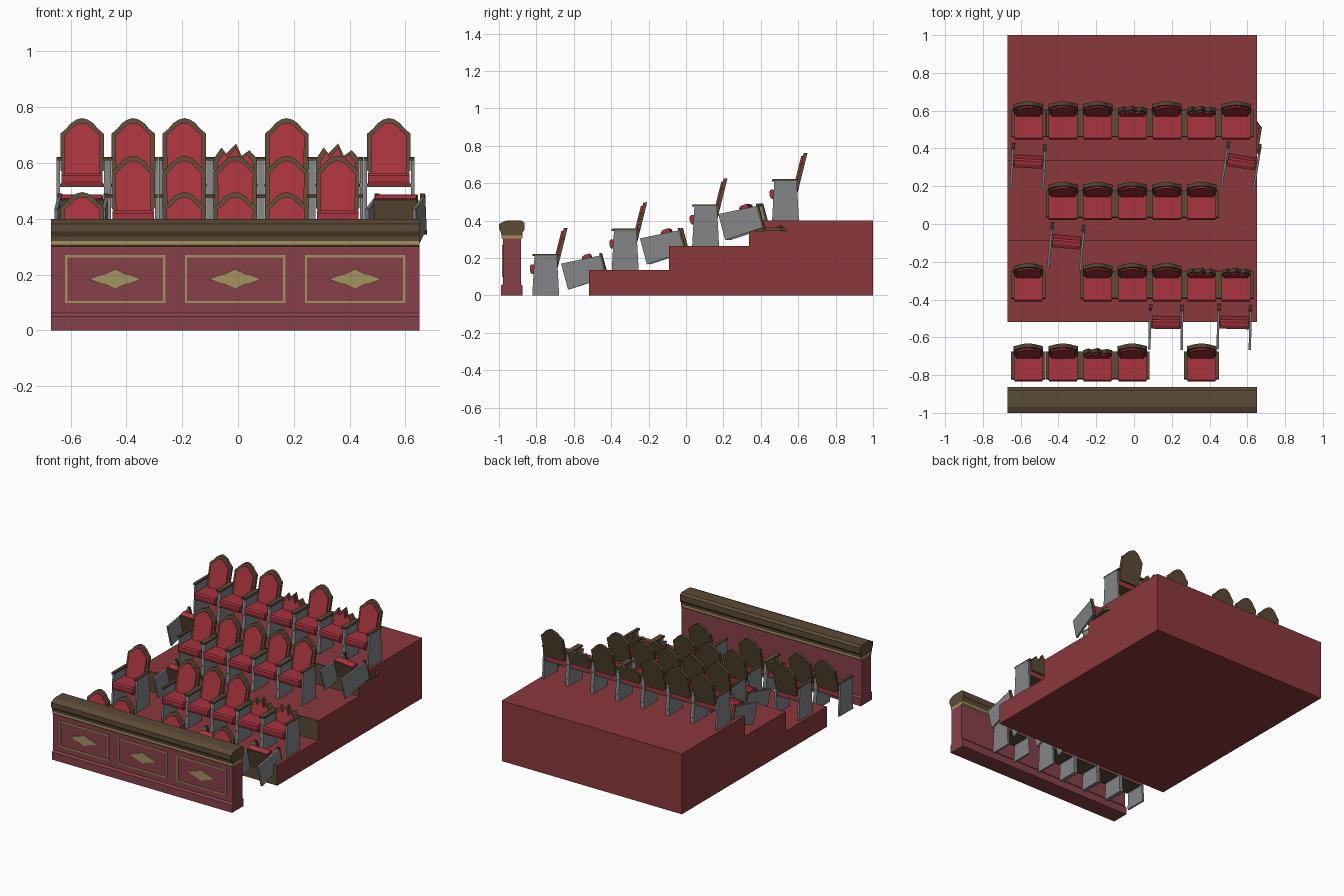
import bpy, bmesh
from math import radians
from mathutils import Matrix

if "Cube" in bpy.data.objects:
    bpy.data.objects.remove(bpy.data.objects["Cube"])


def material(name, r, g, b):
    m = bpy.data.materials.new(name)
    m.diffuse_color = (r, g, b, 1)
    m.use_nodes = True
    m.node_tree.nodes["Principled BSDF"].inputs["Base Color"].default_value = m.diffuse_color
    return m


CARPET = material("carpet_red", .26, .04, .045)
WALL = material("wall_red", .24, .052, .065)
VELVET = material("velvet_red", .39, .033, .047)
WOOD = material("dark_wood", .107, .069, .037)
GOLD = material("dull_gold", .37, .29, .115)
METAL = material("leg_grey", .23, .235, .24)


def add_prism(bm, pts, axis, a, b):
    """Extrude a 2D profile along x (pts are y,z) or y (pts are x,z)."""
    def ring(t):
        return [bm.verts.new((t, p, q) if axis == 'x' else (p, t, q)) for p, q in pts]
    lo, hi = ring(a), ring(b)
    n = len(pts)
    bm.faces.new(lo)
    bm.faces.new(hi[::-1])
    for i in range(n):
        j = (i + 1) % n
        bm.faces.new((lo[j], lo[i], hi[i], hi[j]))


def make_mesh(name, mat, prisms, shear=0):
    bm = bmesh.new()
    for p in prisms:
        add_prism(bm, *p)
    for v in bm.verts:
        v.co.y += shear * (v.co.z - .16)
    bmesh.ops.recalc_face_normals(bm, faces=bm.faces)
    me = bpy.data.meshes.new(name)
    bm.to_mesh(me)
    bm.free()
    me.materials.append(mat)
    return me


def place(name, me, matrix=Matrix()):
    ob = bpy.data.objects.new(name, me)
    ob.matrix_world = matrix
    bpy.context.collection.objects.link(ob)
    return ob


def rect(a, b, c, d):
    return [(a, c), (b, c), (b, d), (a, d)]


def mirrored(half):
    """Complete a profile from its right half (bottom to top centre)."""
    return half + [(-x, z) for x, z in reversed(half) if x > 0]


X0, X1 = -.67, .65

# Stepped platform with wooden risers
steps = [(-.515, 0, .135), (-.087, .135, .265), (.34, .265, .40)]
outline = [(1, 0), (-.515, 0)]
for i, (y, z0, z1) in enumerate(steps):
    y_next = steps[i + 1][0] if i < 2 else 1
    outline += [(y, z1), (y_next, z1)]
place("stepped_platform", make_mesh("stepped_platform", CARPET, [(outline, 'x', X0, X1)]))
place("step_risers", make_mesh("step_risers", WOOD, [
    (rect(y - .003, y, z0, z1 - .002), 'x', X0, X1) for y, z0, z1 in steps]))

# Front balustrade wall: base and body, gold strip, moulded cap
C = -.931


def both_sides(half):
    return [(C + d, z) for d, z in half] + [(C - d, z) for d, z in reversed(half)]


place("front_wall", make_mesh("front_wall", WALL, [
    (both_sides([(.058, 0), (.058, .05), (.048, .062), (.048, .305)]), 'x', X0, X1)]))
place("gold_strip", make_mesh("gold_strip", GOLD, [
    (both_sides([(.048, .30), (.056, .306), (.056, .32)]), 'x', X0, X1)]))
cap = [(-.987, .32), (-.989, .336), (-1, .354), (-1, .382), (-.968, .398), (-.95, .40),
       (-.88, .40), (-.864, .388), (-.864, .35), (-.874, .336), (-.875, .32)]
place("wall_cap", make_mesh("wall_cap", WOOD, [(cap, 'x', X0, X1)]))

# Gold panel borders and diamond ornaments
ornament = [(.095, 0), (.05, .017), (.035, .019), (0, .036), (-.035, .019), (-.05, .017),
            (-.095, 0), (-.05, -.017), (-.035, -.019), (0, -.036), (.035, -.019), (.05, -.017)]
YF = C - .048
w, t = .18, .008
border = make_mesh("panel_border", GOLD, [
    (rect(*r), 'y', YF - .005, YF + .005) for r in (
        (-w, w, .098, .098 + t), (-w, w, .27 - t, .27),
        (-w, -w + t, .098 + t, .27 - t), (w - t, w, .098 + t, .27 - t))])
diamond = make_mesh("panel_diamond", GOLD, [
    ([(x, z + .184) for x, z in ornament], 'y', YF - .006, YF + .005)])
for x in (-.44, -.01, .42):
    for me in (border, diamond):
        place(me.name, me, Matrix.Translation((x, 0, 0)))

# Seat parts, origin on the floor under the seat centre
leg = [(-.072, 0), (.072, 0), (.06, .212), (-.06, .212)]
arm = [(-.072, .21), (.074, .21), (.074, .222), (-.068, .222), (-.072, .218)]
cushion = [(-.08, .12), (-.085, .135), (-.085, .156), (-.077, .165), (.055, .16), (.055, .124)]
back = mirrored([(.06, .15), (.078, .175), (.078, .305), (.056, .324), (.04, .343),
                 (.02, .356), (0, .361)])
pad = mirrored([(.062, .155), (.064, .298), (.046, .314), (.03, .331), (.015, .341), (0, .344)])
spikes = [(.078, .215), (.05, .246), (.022, .226), (.002, .27), (-.034, .234), (-.05, .256),
          (-.078, .215)]
broken = [(-.078, .175), (-.06, .15), (.06, .15), (.078, .175)] + spikes
torn = [(-.064, .155), (.064, .155)] + [(x * .82, z - .014) for x, z in spikes]

common = [
    make_mesh("seat_legs", METAL, [(leg, 'x', s * .079, s * .0915) for s in (-1, 1)]),
    make_mesh("armrests", WOOD, [(arm, 'x', s * .074, s * .0915) for s in (-1, 1)]),
    make_mesh("seat_cushion", VELVET, [(cushion, 'x', -.074, .074)]),
    make_mesh("seat_pan", WOOD, [(rect(-.076, .055, .115, .126), 'x', -.079, .079)]),
]
whole_back = [make_mesh("seat_back", WOOD, [(back, 'y', .047, .067)], .25),
              make_mesh("back_pad", VELVET, [(pad, 'y', .038, .049)], .25)]
broken_back = [make_mesh("broken_back", WOOD, [(broken, 'y', .047, .067)], .25),
               make_mesh("torn_pad", VELVET, [(torn, 'y', .038, .049)], .25)]


def add_seat(matrix, is_broken=False):
    for me in common + (broken_back if is_broken else whole_back):
        place(me.name, me, matrix)


# Standing rows: W whole, B broken, . missing
rows = [(-.75, 0, "WWBW.W."), (-.325, .135, "W.WWWBB"),
        (.105, .265, ".WWWWW."), (.532, .40, "WWWBWBW")]
for y, z, layout in rows:
    for i, kind in enumerate(layout):
        if kind != ".":
            add_seat(Matrix.Translation((-.559 + .1833 * i, y, z)), kind == "B")

# Toppled seats leaning back into the steps
for x, y, z, yaw in [(.167, -.647, .10, -1), (.528, -.647, .10, -1.5), (-.368, -.22, .235, -5),
                     (-.566, .205, .365, -3), (.55, .205, .365, -9)]:
    add_seat(Matrix.Translation((x, y, z)) @ Matrix.Rotation(radians(yaw), 4, 'Z')
             @ Matrix.Rotation(radians(-75), 4, 'X'))
